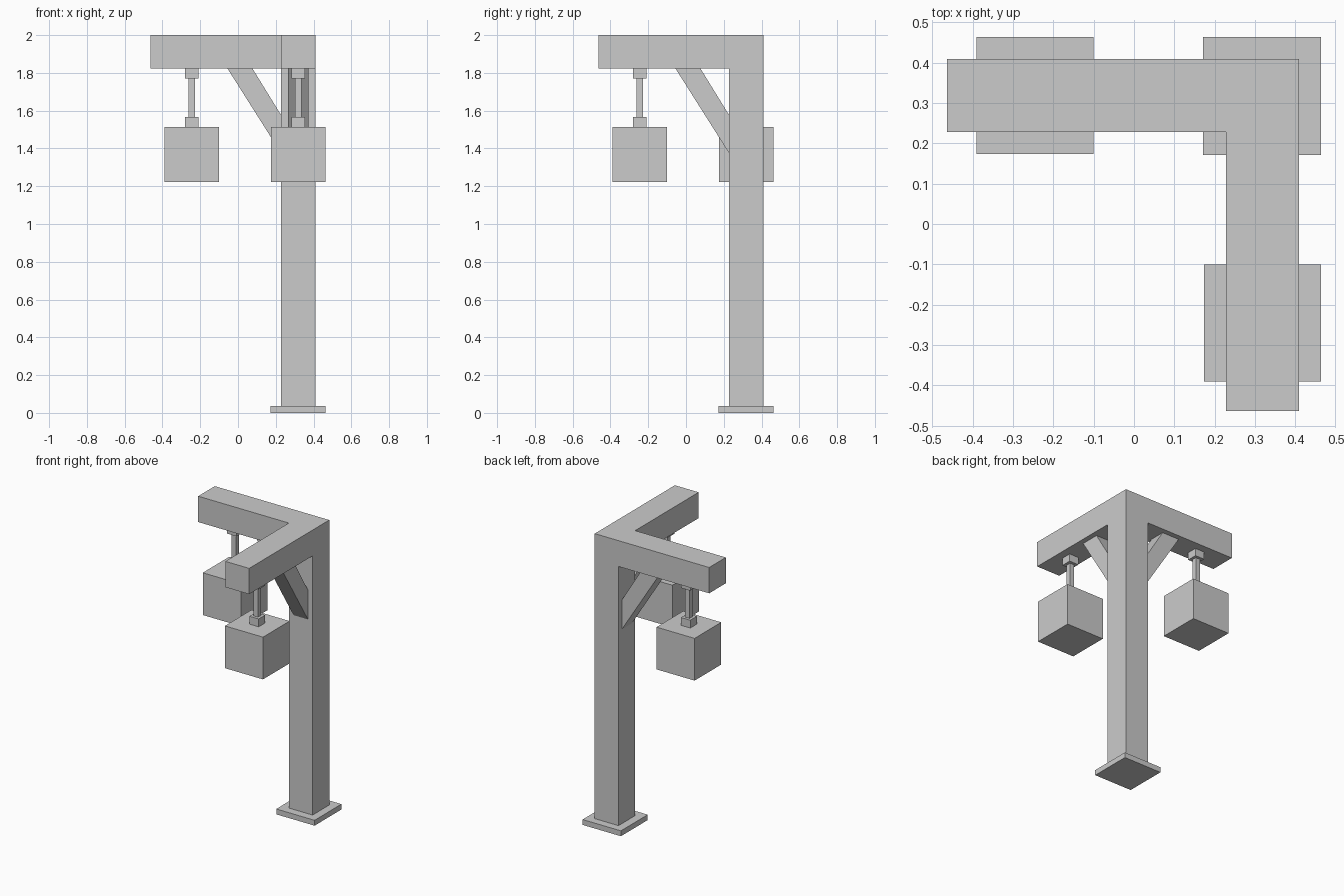
import bpy, bmesh
from mathutils import Vector

if "Cube" in bpy.data.objects:
    bpy.data.objects.remove(bpy.data.objects["Cube"])

LO, HI = 0.228, 0.409          # post sides, same in x and y
MID = (LO + HI) / 2            # centre line of post and arms
TIP = -0.463                   # free end of both arms
BEAM_Z, TOP = 1.822, 2.0       # underside and top of the arms
HANG = -0.245                  # lantern position along an arm


def finish(name, bm):
    bmesh.ops.recalc_face_normals(bm, faces=bm.faces)
    mesh = bpy.data.meshes.new(name)
    bm.to_mesh(mesh)
    bm.free()
    obj = bpy.data.objects.new(name, mesh)
    bpy.context.collection.objects.link(obj)
    return obj


def prism(name, points, offset):
    """Flat polygon extruded along an offset vector."""
    bm = bmesh.new()
    face = bm.faces.new([bm.verts.new(p) for p in points])
    new = bmesh.ops.extrude_face_region(bm, geom=[face])["geom"]
    # keep the starting face as the closing cap
    if not face.is_valid or len(bm.faces) < len(points) + 2:
        bm.faces.new([v for v in bm.verts if v not in new][:len(points)])
    bmesh.ops.translate(bm, vec=Vector(offset),
                        verts=[v for v in new if isinstance(v, bmesh.types.BMVert)])
    return finish(name, bm)


def block(name, x, y, width, z0, z1):
    h = width / 2
    return prism(name, [(x - h, y - h, z0), (x + h, y - h, z0),
                        (x + h, y + h, z0), (x - h, y + h, z0)], (0, 0, z1 - z0))


# Foot plate
block("foot_plate", MID - 0.001, MID - 0.001, 0.292, 0, 0.037)

# Post with two arms, one continuous timber frame
bm = bmesh.new()
bmesh.ops.create_cube(bm, size=1)
for v in bm.verts:
    v.co = (HI if v.co.x > 0 else LO, HI if v.co.y > 0 else LO,
            TOP if v.co.z > 0 else BEAM_Z)
for axis, reach in ((2, 0.037), (0, TIP), (1, TIP)):
    bm.normal_update()
    direction = Vector((0, 0, 0))
    direction[axis] = -1
    low = BEAM_Z if axis == 2 else LO
    face = next(f for f in bm.faces if f.normal.dot(direction) > 0.9
                and abs(f.calc_center_median()[axis] - low) < 1e-4
                and f.calc_center_median()[2] >= BEAM_Z - 1e-4)
    new = bmesh.ops.extrude_discrete_faces(bm, faces=[face])["faces"][0]
    for v in new.verts:
        v.co[axis] = reach
bmesh.ops.remove_doubles(bm, verts=bm.verts, dist=1e-5)
bmesh.ops.dissolve_limit(bm, angle_limit=0.01, verts=bm.verts, edges=bm.edges)
finish("post_and_arms", bm)

# Brace, hanger and lantern under each arm; the second set swaps x and y
brace = [(-0.055, 1.822), (0.077, 1.822), (LO, 1.577), (LO, 1.375)]
for side in ("left", "front"):
    swap = side == "front"

    def at(a, b):
        return (b, a) if swap else (a, b)

    prism(side + "_brace", [(*at(a, MID - 0.055), z) for a, z in brace],
          (*at(0, 0.11), 0))
    x, y = at(HANG, MID)
    block(side + "_hanger_mount", x, y, 0.071, 1.77, BEAM_Z)
    block(side + "_hanger_rod", x, y, 0.033, 1.567, 1.77)
    block(side + "_lantern_cap", x, y, 0.071, 1.513, 1.567)
    block(side + "_lantern", x, y, 0.29, 1.222, 1.513)
